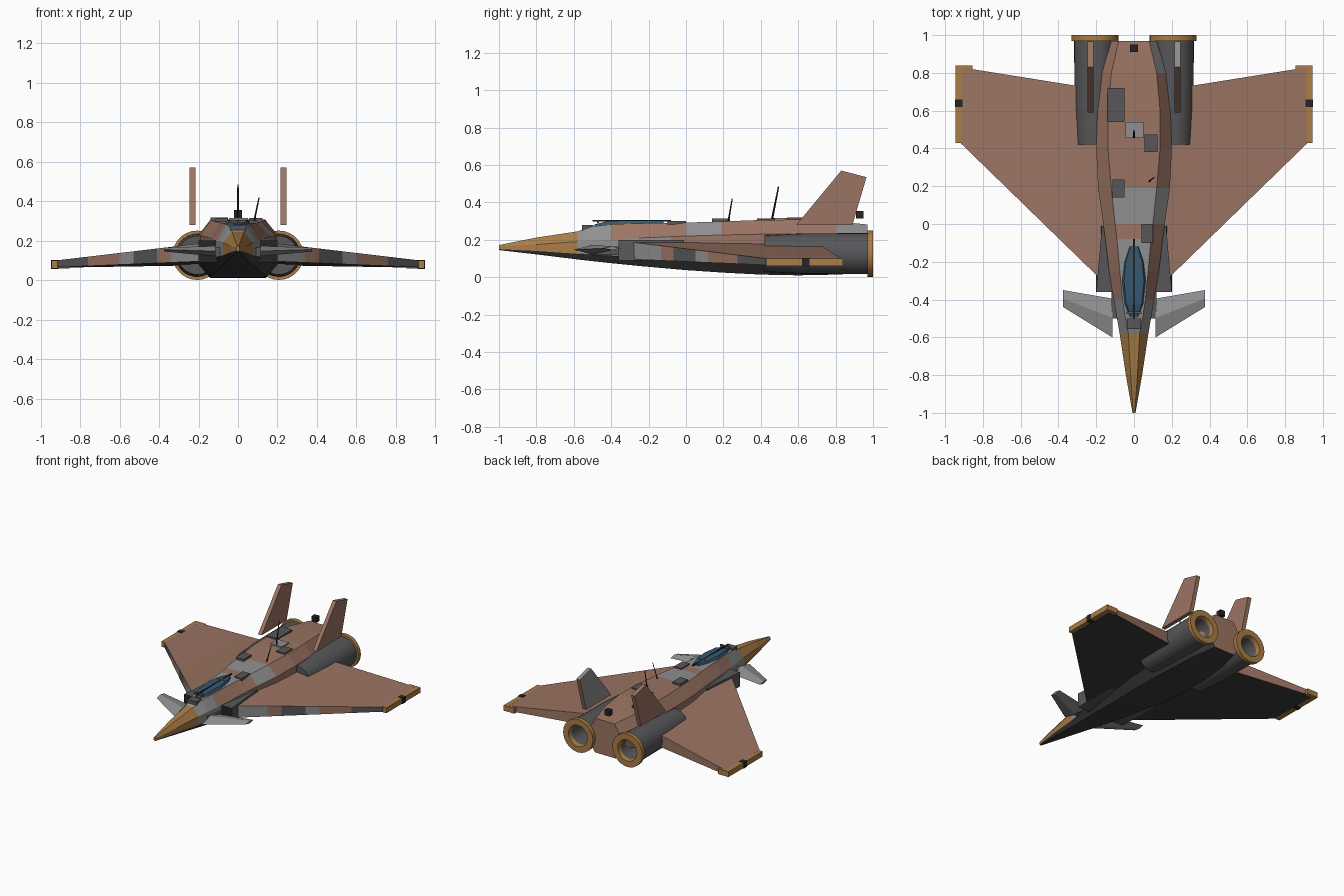
import bpy, bmesh, math
from mathutils import Vector

cube = bpy.data.objects.get("Cube")
if cube:
    bpy.data.objects.remove(cube)

PALETTE = {
    "brown": (0.33, 0.175, 0.125), "gold": (0.40, 0.205, 0.06),
    "light_grey": (0.28, 0.28, 0.285), "dark_grey": (0.095, 0.095, 0.1),
    "underside": (0.045, 0.045, 0.047), "black": (0.018, 0.018, 0.02),
    "glass_blue": (0.035, 0.1, 0.165),
}
NAMES = list(PALETTE)
MATS = []
for label, rgb in PALETTE.items():
    m = bpy.data.materials.new(label)
    m.use_nodes = True
    m.diffuse_color = (*rgb, 1)
    m.node_tree.nodes["Principled BSDF"].inputs["Base Color"].default_value = (*rgb, 1)
    MATS.append(m)


def finish(name, bm, rule, smooth=False):
    """Turn a bmesh into an object; rule is a colour or f(centre, normal)."""
    bmesh.ops.recalc_face_normals(bm, faces=bm.faces)
    me = bpy.data.meshes.new(name)
    for m in MATS:
        me.materials.append(m)
    for f in bm.faces:
        f.normal_update()
        colour = rule if isinstance(rule, str) else rule(f.calc_center_median(), f.normal)
        f.material_index = NAMES.index(colour)
    bm.to_mesh(me)
    bm.free()
    if smooth:
        me.shade_smooth()
        me.set_sharp_from_angle(angle=math.radians(35))
    ob = bpy.data.objects.new(name, me)
    bpy.context.collection.objects.link(ob)
    return ob


def loft(name, rings, rule):
    """Skin a row of equal-length point rings and cap both ends."""
    bm = bmesh.new()
    rows = [[bm.verts.new(p) for p in ring] for ring in rings]
    n = len(rows[0])
    for a, b in zip(rows, rows[1:]):
        for i in range(n):
            bm.faces.new((a[i], a[(i + 1) % n], b[(i + 1) % n], b[i]))
    bm.faces.new(rows[0])
    bm.faces.new(rows[-1])
    return finish(name, bm, rule)


def box(name, x, y, z, rule):
    rings = [[(x[0], v, h), (x[1], v, h), (x[1], v, k), (x[0], v, k)]
             for v, h, k in ((y[0], *z), (y[1], *z))]
    return loft(name, rings, rule)


def rod(name, a, b, r, colour):
    a, b = Vector(a), Vector(b)
    ring = [Vector((r * math.cos(t), r * math.sin(t), 0)) for t in (0, 1.57, 3.14, 4.71)]
    return loft(name, [[a + p for p in ring], [b + p * 0.6 for p in ring]], colour)


# Fuselage: y, half width, top half width, bottom z, lower side z, upper side z, top z
STATIONS = [
    (-1.0, 0.008, 0.004, 0.145, 0.15, 0.165, 0.172),
    (-0.8, 0.043, 0.018, 0.122, 0.14, 0.175, 0.212),
    (-0.58, 0.076, 0.03, 0.095, 0.125, 0.19, 0.245),
    (-0.5, 0.09, 0.045, 0.086, 0.12, 0.195, 0.272),
    (-0.4, 0.107, 0.06, 0.075, 0.115, 0.2, 0.283),
    (-0.25, 0.132, 0.075, 0.06, 0.108, 0.21, 0.288),
    (-0.16, 0.143, 0.083, 0.052, 0.104, 0.213, 0.29),
    (-0.08, 0.152, 0.09, 0.045, 0.1, 0.217, 0.291),
    (0.0, 0.163, 0.1, 0.038, 0.096, 0.22, 0.292),
    (0.19, 0.19, 0.12, 0.025, 0.088, 0.226, 0.298),
    (0.4, 0.2, 0.138, 0.014, 0.08, 0.23, 0.306),
    (0.6, 0.193, 0.138, 0.01, 0.075, 0.23, 0.308),
    (0.8, 0.17, 0.12, 0.014, 0.075, 0.225, 0.298),
    (0.97, 0.12, 0.08, 0.022, 0.075, 0.215, 0.282),
]


def body_colour(c, n):
    if c.y > 0.96:
        return "brown"
    if n.z < -0.25:
        return "underside"
    if c.y < -0.59:
        return "gold"
    upper = n.z > 0.25
    if c.y < -0.5 or 0 < c.y < 0.19 and upper and c.x > -0.13:
        return "light_grey"
    if c.y < -0.16:
        return "brown" if upper and -0.4 < c.y < -0.2 and abs(c.x) > 0.05 else "light_grey"
    if c.y < -0.08:
        return "light_grey" if n.z > 0.9 or not upper else "brown"
    if c.y > 0.8 and c.x > 0.05 and upper:
        return "light_grey"
    return "brown"


loft("fuselage", [
    [(wt, y, zt), (w, y, zu), (w, y, zl), (w * 0.72, y, zb),
     (-w * 0.72, y, zb), (-w, y, zl), (-w, y, zu), (-wt, y, zt)]
    for y, w, wt, zb, zl, zu, zt in STATIONS], body_colour)

# Canopy glass with dark frame bars
CANOPY = [(-0.49, 0.022, 0.27, 0.282), (-0.42, 0.052, 0.275, 0.3), (-0.3, 0.066, 0.28, 0.304),
          (-0.2, 0.054, 0.28, 0.304), (-0.12, 0.025, 0.285, 0.302)]
loft("canopy", [[(-w, y, a), (w, y, a), (w * 0.8, y, b), (-w * 0.8, y, b)]
                for y, w, a, b in CANOPY], "glass_blue")
box("canopy_spine", (-0.005, 0.005), (-0.5, -0.08), (0.298, 0.306), "black")
box("canopy_sill", (-0.038, 0.038), (-0.555, -0.495), (0.25, 0.279), "dark_grey")
for y in (-0.47, -0.2):
    box("canopy_bar", (-0.04, 0.04), (y - 0.006, y + 0.006), (0.29, 0.306), "dark_grey")

# Raised panels on the back
for x, y, z, colour in [
        ((-0.14, -0.05), (0.54, 0.72), 0.31, "dark_grey"), ((0.055, 0.125), (0.38, 0.475), 0.307, "dark_grey"),
        ((-0.115, -0.05), (0.14, 0.235), 0.305, "dark_grey"), ((0.04, 0.1), (-0.1, 0.0), 0.293, "dark_grey"),
        ((-0.045, 0.05), (0.455, 0.54), 0.308, "light_grey")]:
    box("back_panel", x, y, (z - 0.012, z + 0.008), colour)

# Antennas and the small rear sensor block
rod("tall_antenna", (0, 0.46, 0.31), (0, 0.495, 0.485), 0.006, "black")
rod("short_antenna", (0.08, 0.225, 0.29), (0.107, 0.247, 0.42), 0.005, "black")
box("rear_sensor", (-0.021, 0.021), (0.91, 0.95), (0.315, 0.355), "black")

# Bands along the wing's leading edge: outer x limit, colour
BANDS = [(0.34, "light_grey"), (0.41, "brown"), (0.53, "dark_grey"),
         (0.6, "light_grey"), (0.76, "brown"), (0.915, "dark_grey")]


def wing_colour(c, n):
    if n.z < -0.5:
        return "underside"
    if n.z < 0.5 and n.y < -0.3:
        return next((col for lim, col in BANDS if abs(c.x) < lim), "brown")
    return "brown"


def wing_ring(x, s):
    t = (x - 0.2) / 0.72
    front, back = -0.27 + 0.7 * t, 0.715 + 0.115 * t
    return [(s * x, front, 0.185 - 0.085 * t), (s * x, front, 0.095 - 0.03 * t),
            (s * x, back, 0.075 - 0.012 * t), (s * x, back, 0.175 - 0.077 * t)]


def plate(name, outline, x0, x1, rule):
    return loft(name, [[(x, y, z) for y, z in outline] for x in (x0, x1)], rule)


def engine(name, x):
    """Hollow turned nacelle with a gold nozzle ring."""
    profile = [(0.004, 0.42), (0.098, 0.42), (0.108, 0.62), (0.11, 0.97), (0.125, 0.97),
               (0.125, 1.0), (0.08, 1.0), (0.074, 0.97), (0.07, 0.82), (0.004, 0.8)]
    steps = 28
    rings = [[(x + r * math.cos(i * math.tau / steps), y, 0.126 + r * math.sin(i * math.tau / steps))
              for i in range(steps)] for r, y in profile]
    ob = loft(name, rings, lambda c, n: "gold" if c.y > 0.969 else "dark_grey")
    ob.data.shade_smooth()
    ob.data.set_sharp_from_angle(angle=math.radians(35))


for s, side in ((1, "left"), (-1, "right")):
    # Delta wing
    loft(side + "_wing", [wing_ring(x, s) for x in [0.1, 0.2] + [b[0] for b in BANDS]], wing_colour)
    # Wing tip rail, its rear tab and marker light
    plate(side + "_wing_tip", [(0.43, 0.06), (0.84, 0.06), (0.84, 0.1), (0.43, 0.1)],
          s * 0.91, s * 0.945, "gold")
    box(side + "_tip_tab", (s * 0.855, s * 0.91), (0.815, 0.84), (0.06, 0.1), "gold")
    box(side + "_tip_light", (s * 0.909, s * 0.948), (0.62, 0.66), (0.057, 0.103), "black")
    # Foreplane
    loft(side + "_foreplane", [
        [(s * x, a, z), (s * x, (a + b) / 2, z + h), (s * x, b, z), (s * x, (a + b) / 2, z - h)]
        for x, a, b, z, h in ((0.115, -0.6, -0.395, 0.147, 0.026), (0.375, -0.44, -0.35, 0.155, 0.01))],
        "light_grey")
    box(side + "_foreplane_mount", (s * 0.08, s * 0.12), (-0.5, -0.36), (0.12, 0.165), "dark_grey")
    # Air intake
    loft(side + "_intake", [
        [(s * 0.1, y, 0.09), (s * 0.2, y, 0.09), (s * w, y, 0.2), (s * 0.1, y, 0.2)]
        for y, w in ((-0.36, 0.2), (-0.01, 0.17))],
        lambda c, n: "black" if n.y < -0.7 else "dark_grey")
    engine(side + "_engine", s * 0.207)
    # Tail fin, the left one grey on its inner face and top
    plate(side + "_fin", [(0.59, 0.28), (0.83, 0.57), (0.965, 0.535), (0.89, 0.28)],
          s * 0.215, s * 0.245,
          lambda c, n, s=s: "light_grey" if s > 0 and (n.x < -0.5 or n.z > 0.8) else "brown")
